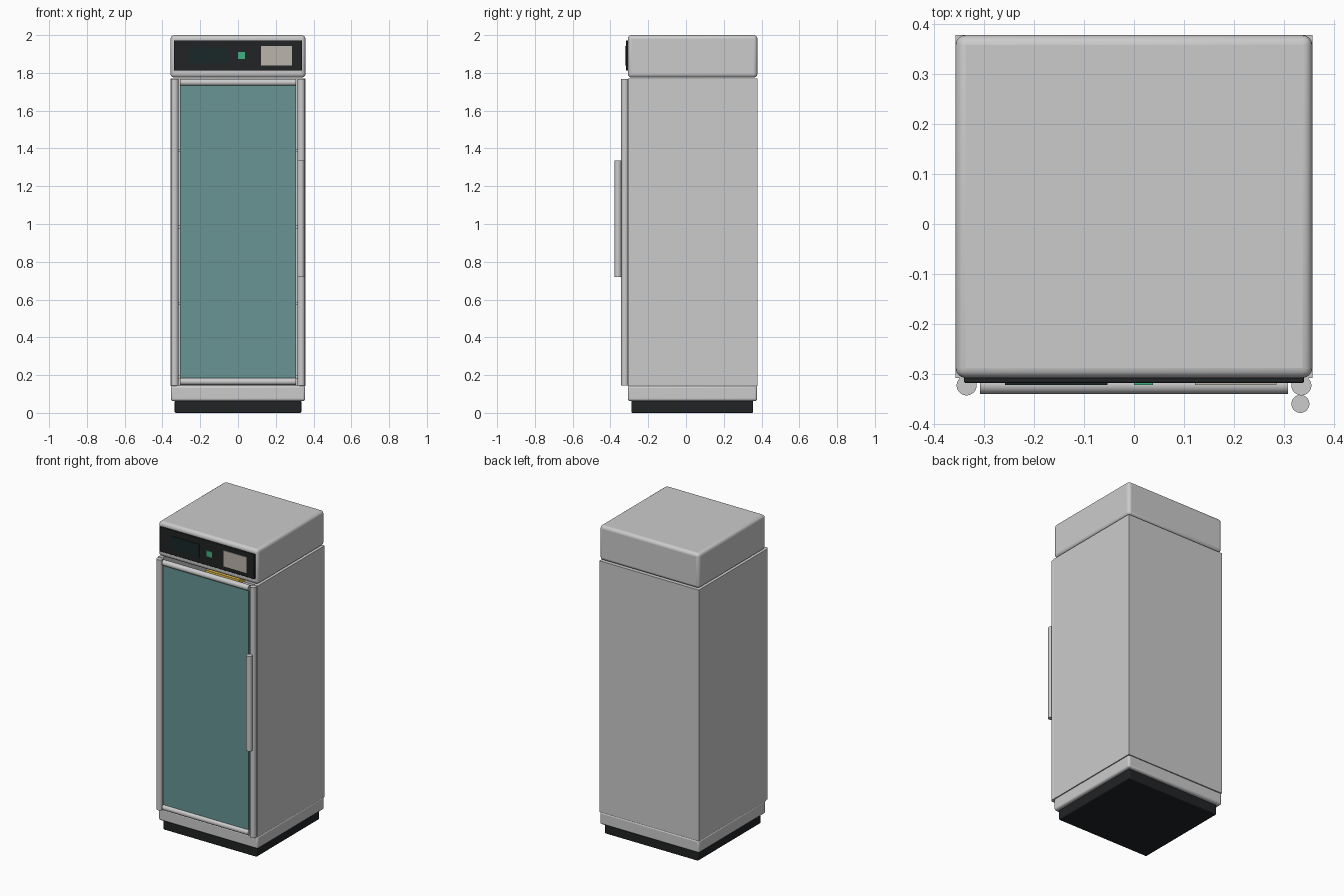
import bpy
from math import pi

if "Cube" in bpy.data.objects:
    bpy.data.objects.remove(bpy.data.objects["Cube"])


def material(name, rgb):
    m = bpy.data.materials.new(name)
    m.diffuse_color = (*rgb, 1)
    m.use_nodes = True
    m.node_tree.nodes["Principled BSDF"].inputs["Base Color"].default_value = m.diffuse_color
    return m


black = material("black", (0.015, 0.017, 0.018))
screen = material("screen", (0.01, 0.02, 0.022))
teal = material("teal_glass", (0.14, 0.30, 0.30))
green = material("green", (0.05, 0.45, 0.22))
beige = material("beige", (0.50, 0.46, 0.40))
yellow = material("yellow", (0.80, 0.52, 0.06))


def box(name, x, y, z, mat=None, bevel=0.0, segments=3):
    """Box from (min, max) ranges with optional rounded edges."""
    bpy.ops.mesh.primitive_cube_add(
        size=1, location=[(r[0] + r[1]) / 2 for r in (x, y, z)])
    ob = bpy.context.object
    ob.name = name
    ob.scale = [r[1] - r[0] for r in (x, y, z)]
    bpy.ops.object.transform_apply(location=False, rotation=False, scale=True)
    if bevel:
        mod = ob.modifiers.new("bevel", 'BEVEL')
        mod.width = bevel
        mod.segments = segments
        bpy.ops.object.shade_smooth_by_angle()
    if mat:
        ob.data.materials.append(mat)
    return ob


def tube(name, loc, radius, length, along_x=False):
    bpy.ops.mesh.primitive_cylinder_add(
        vertices=32, radius=radius, depth=length, location=loc,
        rotation=(0, pi / 2 if along_x else 0, 0))
    bpy.context.object.name = name
    bpy.ops.object.shade_smooth_by_angle()


# Base and plinth
box("base", (-0.335, 0.335), (-0.288, 0.355), (0, 0.067), black, 0.006)
box("plinth", (-0.356, 0.356), (-0.308, 0.377), (0.063, 0.145), None, 0.012)

# Hollow cabinet, open at the front
for side, s in (("left", -1), ("right", 1)):
    box(side + "_wall", sorted((s * 0.325, s * 0.357)), (-0.308, 0.378), (0.143, 1.77))
box("back_wall", (-0.325, 0.325), (0.346, 0.378), (0.143, 1.77))

# Shelves and interior lamp
for i, z in enumerate((0.19, 0.58, 0.985, 1.39)):
    box(f"shelf_{i + 1}", (-0.325, 0.325), (-0.28, 0.346), (z - 0.008, z + 0.008))
box("interior_lamp", (-0.12, 0.12), (-0.16, -0.10), (1.66, 1.69), yellow)

# Top housing with control panel
box("top_housing", (-0.357, 0.357), (-0.308, 0.378), (1.775, 2.0), None, 0.02, 4)
box("control_panel", (-0.34, 0.34), (-0.318, -0.30), (1.812, 1.972), black, 0.003, 2)
box("display", (-0.258, -0.053), (-0.322, -0.315), (1.85, 1.935), screen)
box("indicator", (0.0, 0.038), (-0.322, -0.315), (1.873, 1.91), green)
box("label_plate", (0.122, 0.285), (-0.322, -0.315), (1.84, 1.943), beige)

# Door frame, glass and handle
for side, s in (("left", -1), ("right", 1)):
    tube(side + "_door_post", (s * 0.335, -0.323, 0.957), 0.02, 1.622)
for level, z in (("bottom", 0.166), ("top", 1.75)):
    tube(level + "_door_rail", (0, -0.322, z), 0.018, 0.616, True)
box("door_glass", (-0.306, 0.306), (-0.328, -0.316), (0.184, 1.732), teal)
tube("door_handle", (0.333, -0.360, 1.028), 0.018, 0.615)
